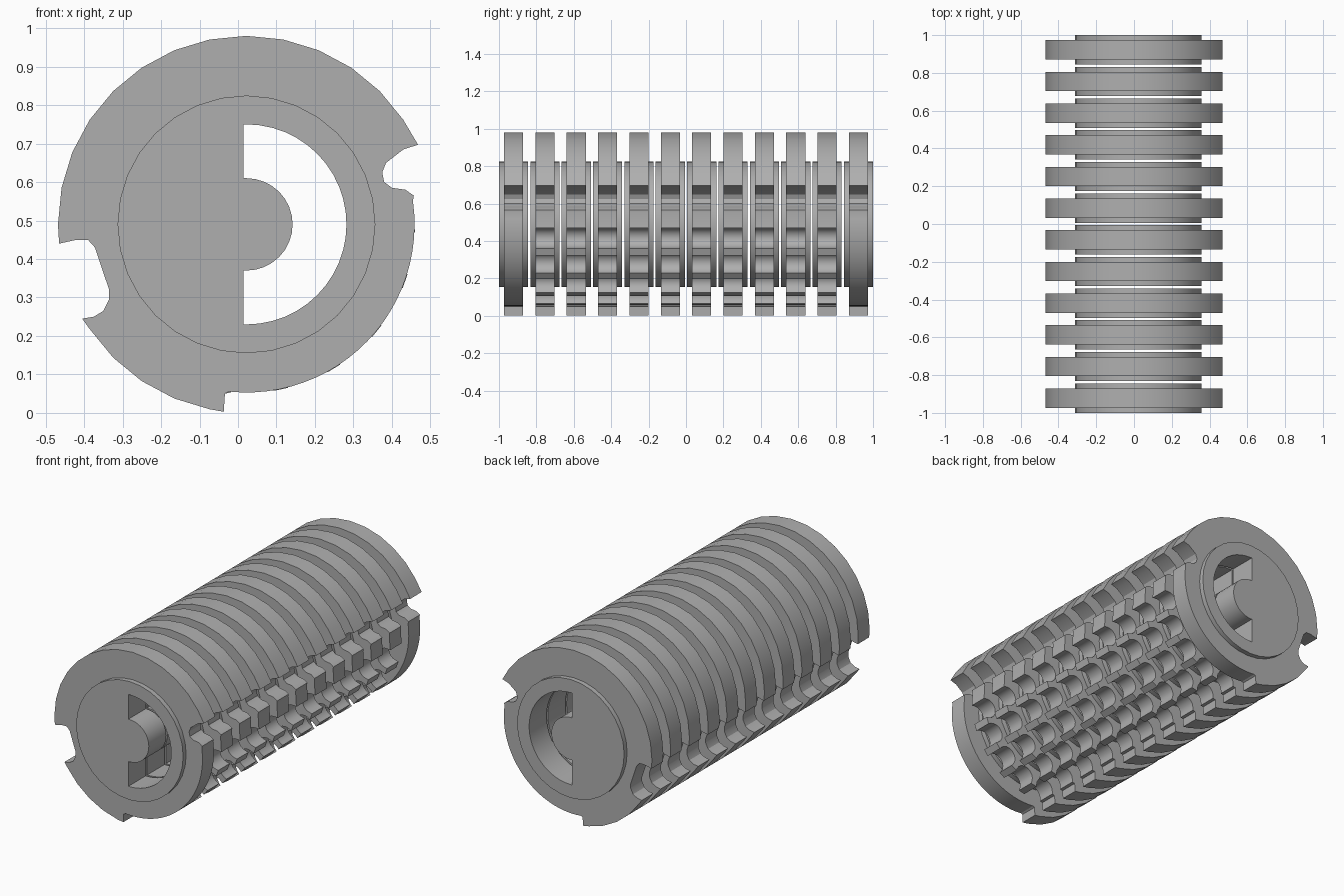
import bpy, bmesh
from math import cos, sin, radians, pi
from mathutils import Vector

cube = bpy.data.objects.get("Cube")
if cube:
    bpy.data.objects.remove(cube)

CX, CZ = 0.022, 0.49
COUNT, FIRST, STEP = 12, -0.922, 1.844 / 11
RIM, LOW_RIM, HUB = 0.49, 0.437, 0.335

grey = bpy.data.materials.new("plain grey")
grey.use_nodes = True
grey.diffuse_color = (0.43, 0.43, 0.43, 1)
grey.node_tree.nodes["Principled BSDF"].inputs["Base Color"].default_value = grey.diffuse_color


def polar(r, deg):
    a = radians(deg)
    return (CX + r * cos(a), CZ + r * sin(a))


def arc(r, start, end, n):
    return [polar(r, start + (end - start) * i / n) for i in range(n + 1)]


def facet_arc(start, end):
    # rim vertices lie on a 32-sided polygon
    return [polar(RIM, k * 11.25) for k in range(48) if start < k * 11.25 < end]


def plate_mesh(name, loops, depth):
    # fill the outline (first loop) minus its holes and give it thickness along y
    bm = bmesh.new()
    for loop in loops:
        vs = [bm.verts.new((x, -depth / 2, z)) for x, z in loop]
        for i, v in enumerate(vs):
            bm.edges.new((v, vs[i - 1]))
    bmesh.ops.triangle_fill(bm, use_beauty=True, use_dissolve=False, edges=bm.edges[:])
    res = bmesh.ops.extrude_face_region(bm, geom=bm.faces[:], use_keep_orig=True)
    moved = [g for g in res["geom"] if isinstance(g, bmesh.types.BMVert)]
    bmesh.ops.translate(bm, verts=moved, vec=(0, depth, 0))
    bmesh.ops.recalc_face_normals(bm, faces=bm.faces[:])
    me = bpy.data.meshes.new(name)
    bm.to_mesh(me)
    bm.free()
    me.materials.append(grey)
    return me


# Grooves cut in the left and right of every disc
side_groove = [(-0.465, 0.44), (-0.42, 0.45), (-0.39, 0.45), (-0.372, 0.43), (-0.335, 0.32),
               (-0.335, 0.295), (-0.35, 0.265), (-0.375, 0.25), (-0.405, 0.245)]
hook_groove = [(0.457, 0.565), (0.435, 0.58), (0.40, 0.585), (0.38, 0.60), (0.375, 0.625),
               (0.385, 0.65), (0.43, 0.685), (0.468, 0.697)]


def scallops():
    # five round notches along the lower right edge
    pts = []
    for k in range(5):
        deg = -88 + 19.5 * k
        out = Vector((cos(radians(deg)), sin(radians(deg))))
        side = Vector((-out.y, out.x))
        mid = Vector((CX, CZ)) + out * 0.42
        pts.append(mid - side * 0.055 + out * 0.015)
        for i in range(9):
            t = pi * i / 8
            pts.append(mid - side * 0.055 * cos(t) - out * 0.055 * sin(t))
        pts.append(mid + side * 0.055 + out * 0.015)
    return [tuple(p) for p in pts] + [polar(LOW_RIM, 8)]


def disc_outline(low_edge):
    return (facet_arc(25.5, 185) + side_groove + facet_arc(211, 262)
            + [(-0.037, 0.003), (-0.034, 0.05)] + low_edge + hook_groove)


inner = arc(0.32, 0, 348.75, 31)
# D-shaped slot wrapped around a half-round boss
slot = arc(0.26, -90, 90, 24) + [(0.014, 0.75), (0.014, 0.61)] \
    + arc(0.12, 90, -90, 16) + [(0.014, 0.37), (0.014, 0.23)]

end_disc = plate_mesh("end_disc", [disc_outline(arc(LOW_RIM, -96, 8, 24)), inner], 0.102)
notched_disc = plate_mesh("notched_disc", [disc_outline(scallops()), inner], 0.102)
hub = plate_mesh("hub", [arc(HUB, 0, 348.75, 31), slot], 0.156)


def place(name, mesh, y):
    ob = bpy.data.objects.new(name, mesh)
    ob.location.y = y
    bpy.context.collection.objects.link(ob)
    return ob


# Row of separate wheels
parts = []
for i in range(COUNT):
    y = FIRST + STEP * i
    is_end = i in (0, COUNT - 1)
    parts.append(place(f"{'end' if is_end else 'notched'}_disc_{i + 1}",
                       end_disc if is_end else notched_disc, y))
    parts.append(place(f"hub_{i + 1}", hub, y))

bpy.ops.object.select_all(action='DESELECT')
for ob in (parts[0], parts[1], parts[2]):
    ob.select_set(True)
bpy.context.view_layer.objects.active = parts[0]
try:
    bpy.ops.object.shade_smooth_by_angle(angle=radians(30))
except RuntimeError:
    pass
